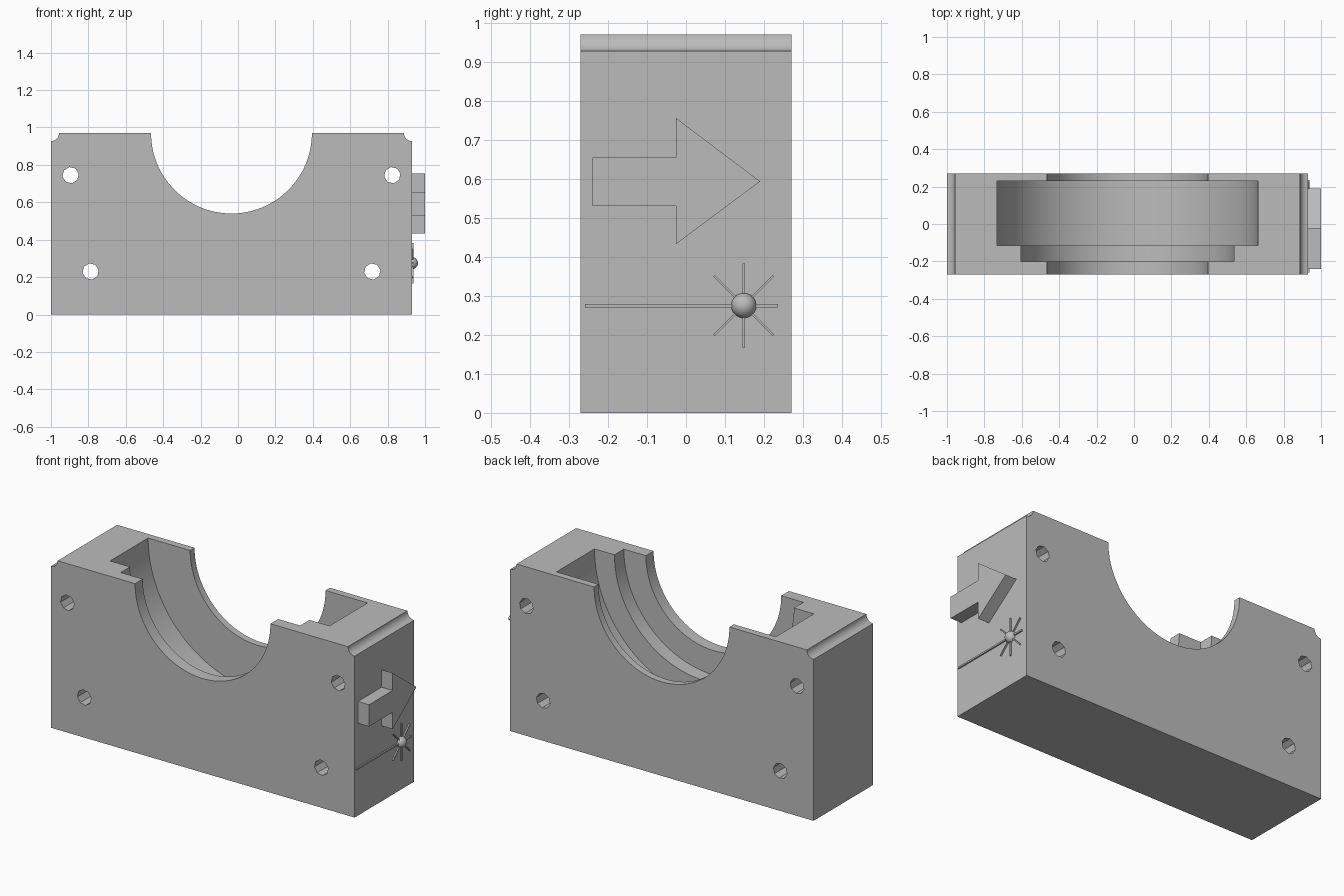
import bpy, bmesh, math
from mathutils import Matrix, Vector

cube = bpy.data.objects.get("Cube")
if cube:
    bpy.data.objects.remove(cube, do_unlink=True)

grey = bpy.data.materials.new("plain grey")
grey.use_nodes = True
GREY = (0.5, 0.5, 0.5, 1)
grey.diffuse_color = GREY
grey.node_tree.nodes["Principled BSDF"].inputs["Base Color"].default_value = GREY

LEFT, RIGHT, TOP, DEPTH = -1.0, 0.93, 0.97, 0.27
MID = (LEFT + RIGHT) / 2


def arc(cx, cz, r, start, end, steps):
    angles = [math.radians(start + (end - start) * i / steps) for i in range(steps + 1)]
    return [(cx + r * math.cos(a), cz + r * math.sin(a)) for a in angles]


def finish(name, bm):
    bmesh.ops.recalc_face_normals(bm, faces=bm.faces)
    mesh = bpy.data.meshes.new(name)
    bm.to_mesh(mesh)
    bm.free()
    mesh.materials.append(grey)
    obj = bpy.data.objects.new(name, mesh)
    bpy.context.collection.objects.link(obj)
    return obj


def prism(name, points, start, end):
    """Extrude a closed outline of 3D points from offset start to offset end."""
    bm = bmesh.new()
    face = bm.faces.new([bm.verts.new(Vector(p) + Vector(start)) for p in points])
    moved = bmesh.ops.extrude_face_region(bm, geom=[face])["geom"]
    verts = [v for v in moved if isinstance(v, bmesh.types.BMVert)]
    bmesh.ops.translate(bm, verts=verts, vec=Vector(end) - Vector(start))
    return finish(name, bm)


def front_prism(name, outline, y0, y1):
    return prism(name, [(x, 0, z) for x, z in outline], (0, y0, 0), (0, y1, 0))


def smooth(obj):
    bpy.ops.object.select_all(action="DESELECT")
    obj.select_set(True)
    bpy.context.view_layer.objects.active = obj
    bpy.ops.object.shade_smooth_by_angle(angle=math.radians(25))


def cut(target, cutter):
    mod = target.modifiers.new("cut", "BOOLEAN")
    mod.operation = "DIFFERENCE"
    mod.solver = "EXACT"
    mod.object = cutter
    bpy.context.view_layer.objects.active = target
    bpy.ops.object.modifier_apply(modifier=mod.name)
    bpy.data.objects.remove(cutter, do_unlink=True)


# Block with coved top corners and a half-round bore
COVE = 0.043
outline = [(LEFT, 0), (RIGHT, 0)]
outline += arc(RIGHT, TOP, COVE, 270, 180, 8)
outline += arc(MID, TOP, 0.43, 360, 180, 64)
outline += arc(LEFT, TOP, COVE, 0, -90, 8)
block = front_prism("bearing_block", outline, -DEPTH, DEPTH)

# Stepped grooves inside the bore
for radius, y0, y1 in [(0.697, -0.115, 0.23), (0.57, -0.2, 0.0)]:
    u_shape = arc(MID, TOP, radius, 180, 360, 64)
    u_shape += [(MID + radius, TOP + 0.2), (MID - radius, TOP + 0.2)]
    cut(block, front_prism("groove_cutter", u_shape, y0, y1))

# Mirrored pairs of bolt holes
for offset, z in [(0.86, 0.745), (0.753, 0.23)]:
    for side in (-1, 1):
        octagon = arc(MID + side * offset, z, 0.044, 10, 325, 7)
        cut(block, front_prism("hole_cutter", octagon, -0.4, 0.4))
smooth(block)

# Raised arrow on the side
arrow = [(-0.24, 0.53), (-0.025, 0.53), (-0.025, 0.433), (0.19, 0.593),
         (-0.025, 0.755), (-0.025, 0.655), (-0.24, 0.655)]
prism("side_arrow", [(0, y, z) for y, z in arrow], (RIGHT - 0.005, 0, 0), (1.0, 0, 0))

# Star ornament: centre ball with radiating bars
HUB = Vector((RIGHT, 0.148, 0.275))


def bar(name, start, end, width, angle):
    bm = bmesh.new()
    bmesh.ops.create_cube(bm, size=1)
    bmesh.ops.scale(bm, verts=bm.verts, vec=(0.016, end - start, width))
    bmesh.ops.translate(bm, verts=bm.verts, vec=(0, (start + end) / 2, 0))
    turn = Matrix.Translation(HUB) @ Matrix.Rotation(math.radians(angle), 4, "X")
    bmesh.ops.transform(bm, matrix=turn, verts=bm.verts)
    finish(name, bm)


bar("long_bar", -0.407, 0.088, 0.009, 0)
for i, angle in enumerate((45, 90, 135)):
    bar(f"star_bar_{i + 1}", -0.108, 0.108, 0.006, angle)

bm = bmesh.new()
bmesh.ops.create_uvsphere(bm, u_segments=32, v_segments=16, radius=0.032,
                          matrix=Matrix.Translation(HUB))
smooth(finish("star_ball", bm))
